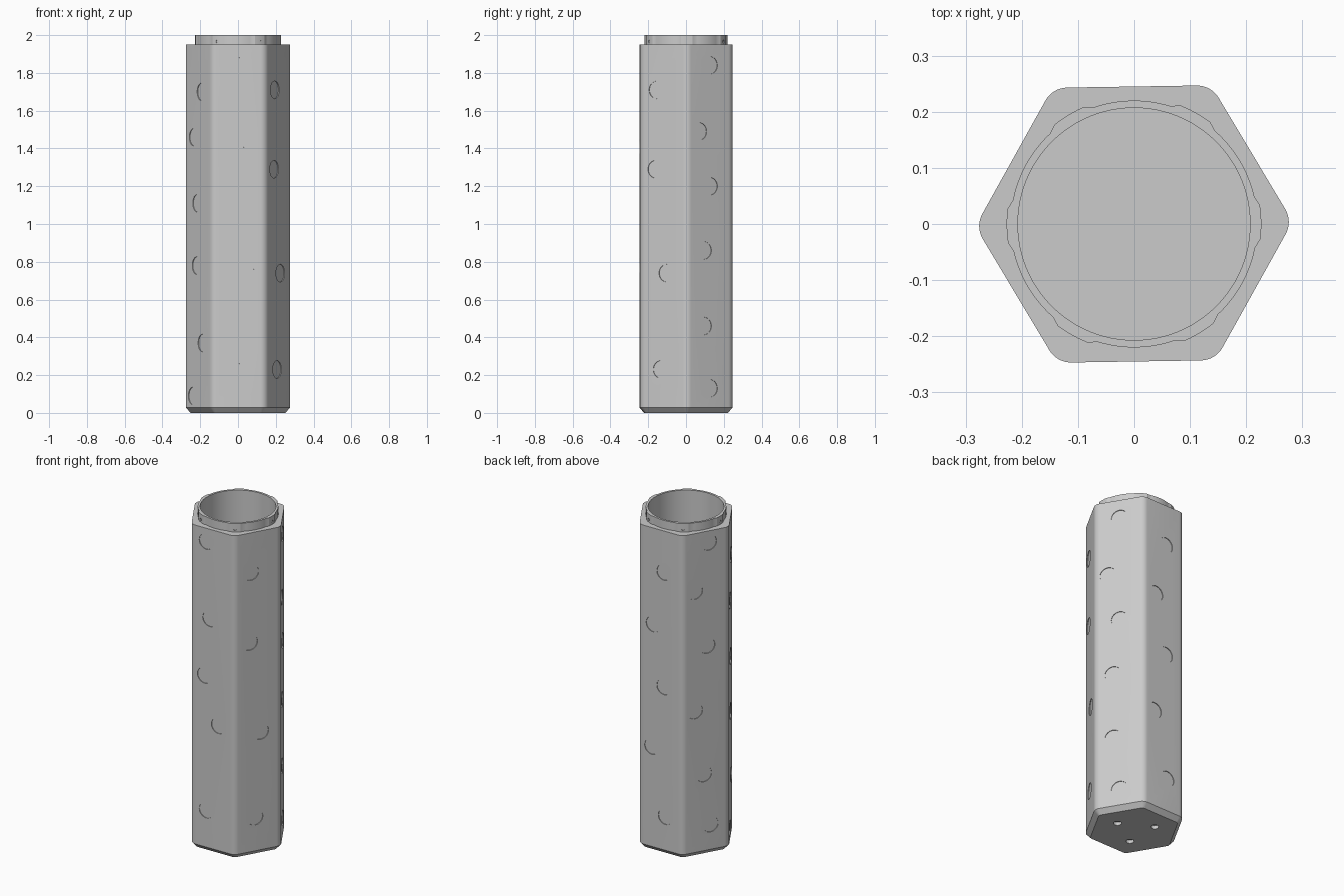
import bpy, bmesh
from math import sin, cos, radians, sqrt
from mathutils import Matrix, Vector

if "Cube" in bpy.data.objects:
    bpy.data.objects.remove(bpy.data.objects["Cube"], do_unlink=True)

APOTHEM, FILLET, TURN = 0.245, 0.045, 0.9
BODY_TOP, TOP, BORE, FLOOR = 1.95, 2.0, 0.207, 0.05

grey = bpy.data.materials.new("plain_grey")
grey.use_nodes = True
grey.diffuse_color = (0.6, 0.6, 0.6, 1)
grey.node_tree.nodes["Principled BSDF"].inputs["Base Color"].default_value = (0.6, 0.6, 0.6, 1)


def make_object(name, bm):
    bmesh.ops.recalc_face_normals(bm, faces=bm.faces)
    mesh = bpy.data.meshes.new(name)
    bm.to_mesh(mesh)
    bm.free()
    mesh.materials.append(grey)
    obj = bpy.data.objects.new(name, mesh)
    bpy.context.collection.objects.link(obj)
    return obj


def loft(name, loops):
    """Closed solid through loops of equal point count."""
    bm = bmesh.new()
    rings = [[bm.verts.new(p) for p in loop] for loop in loops]
    n = len(rings[0])
    for low, high in zip(rings, rings[1:]):
        for i in range(n):
            j = (i + 1) % n
            bm.faces.new((low[i], low[j], high[j], high[i]))
    bm.faces.new(rings[0][::-1])
    bm.faces.new(rings[-1])
    return make_object(name, bm)


def hexagon(inset, z, steps=8):
    """Hexagon with rounded corners."""
    centre = (APOTHEM - FILLET) * 2 / sqrt(3)
    r = FILLET - inset
    pts = []
    for k in range(6):
        corner = radians(60 * k + TURN)
        for s in range(steps + 1):
            a = corner + radians(-30 + 60 * s / steps)
            pts.append((centre * cos(corner) + r * cos(a), centre * sin(corner) + r * sin(a), z))
    return pts


def lugged_circle(z, radius=0.22, lug=0.227):
    """Circle with six slightly raised lugs."""
    pts = []
    for k in range(6):
        for i in range(-15, 45, 3):
            a = i / 2 * 2
            inside = abs(a) <= 9
            rad = lug if inside else radius
            ang = radians(60 * k + a * (0.85 if inside else 1) + TURN)
            pts.append((rad * cos(ang), rad * sin(ang), z))
    return pts


def add_drill(bm, matrix, radius, depth, segments=32):
    bmesh.ops.create_cone(bm, cap_ends=True, segments=segments, radius1=radius,
                          radius2=radius, depth=2 * depth, matrix=matrix)


def cut(obj, bm):
    """Subtract the drill mesh and discard it."""
    cutter = make_object("cutter", bm)
    cutter.hide_render = True
    mod = obj.modifiers.new("cut", 'BOOLEAN')
    mod.operation, mod.solver, mod.object = 'DIFFERENCE', 'EXACT', cutter
    result = bpy.data.meshes.new_from_object(
        obj.evaluated_get(bpy.context.evaluated_depsgraph_get()))
    obj.modifiers.clear()
    obj.data = result
    bpy.data.objects.remove(cutter, do_unlink=True)


def side_matrix(angle, distance, along, z):
    """Drill axis pointing outward at a given angle."""
    spin = Matrix.Rotation(radians(angle + TURN), 4, 'Z')
    return spin @ Matrix.Translation((distance, along, z)) @ Matrix.Rotation(radians(90), 4, 'Y')


# Hexagonal body with chamfered foot
body = loft("hexagonal_body", [hexagon(0.025, 0), hexagon(0, 0.028), hexagon(0, BODY_TOP)])

# Shallow round recesses on each side: (offset along the side, height)
recesses = {
    30: [(0, 1.84), (-.066, 1.49), (0, 1.2), (-.037, .86), (-.037, .46), (0, .13)],
    90: [(.02, 1.7), (-.05, 1.37), (.02, 1.01), (-.06, .63), (.03, .23)],
    150: [(.02, 1.88), (-.065, 1.6), (.01, 1.26), (-.065, .88), (-.01, .49), (.03, .18)],
    210: [(.035, 1.7), (-.045, 1.46), (-.01, 1.11), (-.015, .78), (.045, .37), (-.055, .09)],
    270: [(-.043, 1.87), (-.02, 1.41), (-.055, 1.06), (.037, .78), (-.043, .25)],
    330: [(-.04, 1.71), (-.047, 1.29), (.02, .74), (-.015, .23)],
}
drills = bmesh.new()
for angle, spots in recesses.items():
    for along, z in spots:
        add_drill(drills, side_matrix(angle, APOTHEM, along, z), 0.047, 0.004)

# Three blind holes underneath
for k in range(3):
    a = radians(120 * k + TURN)
    add_drill(drills, Matrix.Translation((0.12 * cos(a), 0.12 * sin(a), 0)), 0.022, 0.02)

# Bore, open at the top
add_drill(drills, Matrix.Translation((0, 0, BODY_TOP)), BORE, BODY_TOP - FLOOR, 96)
cut(body, drills)

# Collar with lugs and small pips
collar = loft("lugged_collar", [lugged_circle(BODY_TOP), lugged_circle(TOP)])
drills = bmesh.new()
add_drill(drills, Matrix.Translation((0, 0, TOP)), BORE, 0.1, 96)
for k in range(6):
    add_drill(drills, side_matrix(60 * k, 0.227, 0, 1.966), 0.008, 0.004, 12)
cut(collar, drills)

# Smooth curved walls, keep edges sharp
for obj in (body, collar):
    bpy.ops.object.select_all(action='DESELECT')
    obj.select_set(True)
    bpy.context.view_layer.objects.active = obj
    bpy.ops.object.shade_smooth_by_angle(angle=radians(25))
